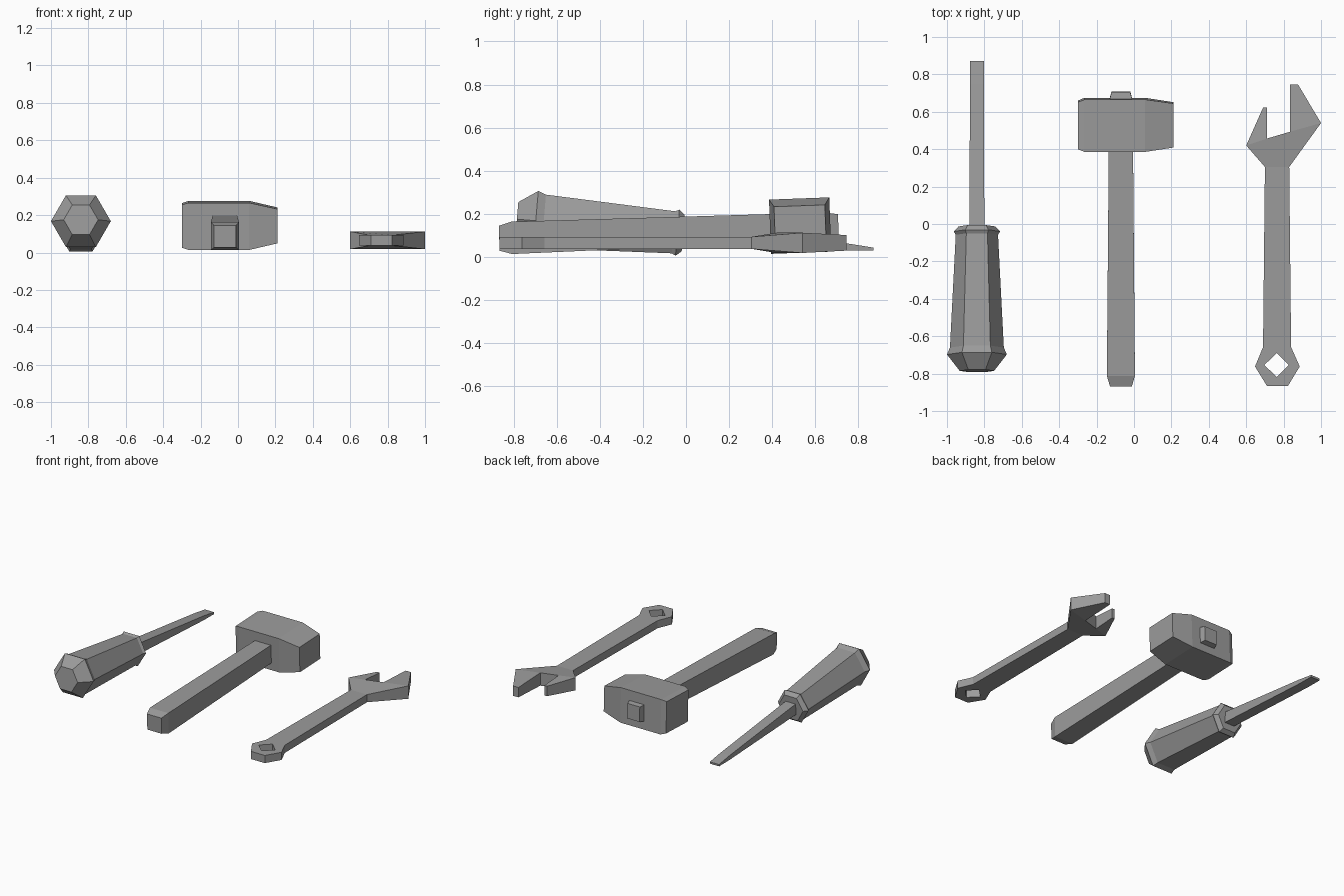
import bpy, bmesh, math
from mathutils import Matrix, Vector

if "Cube" in bpy.data.objects:
    bpy.data.objects.remove(bpy.data.objects["Cube"])

steel = bpy.data.materials.new("plain grey")
steel.diffuse_color = (0.33, 0.33, 0.33, 1)
steel.use_nodes = True
steel.node_tree.nodes["Principled BSDF"].inputs["Base Color"].default_value = steel.diffuse_color

HEX = [(math.cos(math.radians(60 * i)), math.sin(math.radians(60 * i))) for i in range(6)]
SQUARE = [(1, 1), (-1, 1), (-1, -1), (1, -1)]


def finish(name, bm, matrix=Matrix()):
    bmesh.ops.recalc_face_normals(bm, faces=bm.faces)
    bm.transform(matrix)
    mesh = bpy.data.meshes.new(name)
    bm.to_mesh(mesh)
    bm.free()
    mesh.materials.append(steel)
    obj = bpy.data.objects.new(name, mesh)
    bpy.context.collection.objects.link(obj)
    return obj


def loft(name, section, stations, matrix):
    """Sweep a section along local y; each station is (y, x scale, z scale)."""
    bm = bmesh.new()
    rings = [[bm.verts.new((u * sx, y, v * sz)) for u, v in section] for y, sx, sz in stations]
    n = len(section)
    for a, b in zip(rings, rings[1:]):
        for i in range(n):
            j = (i + 1) % n
            bm.faces.new((a[i], a[j], b[j], b[i]))
    bm.faces.new(rings[0])
    bm.faces.new(rings[-1])
    return finish(name, bm, matrix)


def place(x, y, z, slope):
    return Matrix.Translation((x, y, z)) @ Matrix.Rotation(math.atan(slope), 4, 'X')


# Screwdriver: lies tilted, resting on its collar, blade tip low
driver = place(-0.84, 0, 0.109, -0.084)
loft("screwdriver_handle", HEX,
     [(-0.788, 0.092, 0.092), (-0.70, 0.16, 0.16), (-0.663, 0.144, 0.144),
      (-0.058, 0.113, 0.113), (-0.04, 0.124, 0.124), (-0.013, 0.098, 0.098)], driver)
loft("screwdriver_blade", SQUARE,
     [(-0.03, 0.04, 0.04), (0.75, 0.037, 0.016), (0.873, 0.037, 0.007)], driver)

# Hammer: handle runs through the head and pokes out behind
hammer = place(-0.07, 0, 0.118, 0.037)
loft("hammer_handle", SQUARE,
     [(-0.868, 0.058, 0.058), (-0.81, 0.075, 0.075), (0.39, 0.065, 0.066),
      (0.67, 0.06, 0.06), (0.708, 0.05, 0.054)], hammer)

# Hammer head: lofted along x, narrowing at the striking end
head = place(0, 0.53, 0.145, 0.037) @ Matrix.Rotation(math.radians(-90), 4, 'Z')
loft("hammer_head", SQUARE,
     [(-0.30, 0.126, 0.115), (-0.265, 0.14, 0.126), (0.06, 0.14, 0.126), (0.21, 0.118, 0.092)], head)

# Wrench: flat plan of (x, y, half thickness), doubled and walled round its border
G, H, T = 0.028, 0.047, 0.036
plan = {
    "neck_l": (0.70, 0.305, G), "neck_r": (0.83, 0.305, G),
    "jaw_l": (0.60, 0.42, H), "jaw_r": (1.0, 0.54, H),
    "notch_l": (0.711, 0.457, H), "notch_r": (0.834, 0.493, H),
    "tip_l1": (0.69, 0.622, T), "tip_l2": (0.711, 0.622, T),
    "tip_r1": (0.834, 0.746, T), "tip_r2": (0.877, 0.746, T),
    "ring_a": (0.69, -0.658, G), "ring_b": (0.84, -0.658, G), "ring_c": (0.886, -0.762, G),
    "ring_d": (0.823, -0.866, G), "ring_e": (0.711, -0.866, G), "ring_f": (0.647, -0.762, G),
    "hole_n": (0.763, -0.69, G), "hole_e": (0.828, -0.754, G),
    "hole_s": (0.763, -0.818, G), "hole_w": (0.697, -0.754, G),
}
cells = [
    "ring_a ring_b neck_r neck_l",
    "neck_l neck_r jaw_r notch_r notch_l jaw_l",
    "jaw_l notch_l tip_l2 tip_l1", "notch_r jaw_r tip_r2 tip_r1",
    "ring_f hole_w hole_n ring_a", "ring_a hole_n ring_b",
    "ring_b hole_n hole_e ring_c", "ring_c hole_e hole_s ring_d",
    "ring_d hole_s ring_e", "ring_e hole_s hole_w ring_f",
]
bm = bmesh.new()
top = {k: bm.verts.new((x, y, 0.065 + h)) for k, (x, y, h) in plan.items()}
low = {k: bm.verts.new((x, y, 0.065 - h)) for k, (x, y, h) in plan.items()}
edges = {}
for cell in cells:
    keys = cell.split()
    bm.faces.new([top[k] for k in keys])
    bm.faces.new([low[k] for k in reversed(keys)])
    for a, b in zip(keys, keys[1:] + keys[:1]):
        edges.setdefault(frozenset((a, b)), []).append((a, b))
for uses in edges.values():
    if len(uses) == 1:
        a, b = uses[0]
        bm.faces.new((top[b], top[a], low[a], low[b]))
finish("wrench", bm)
